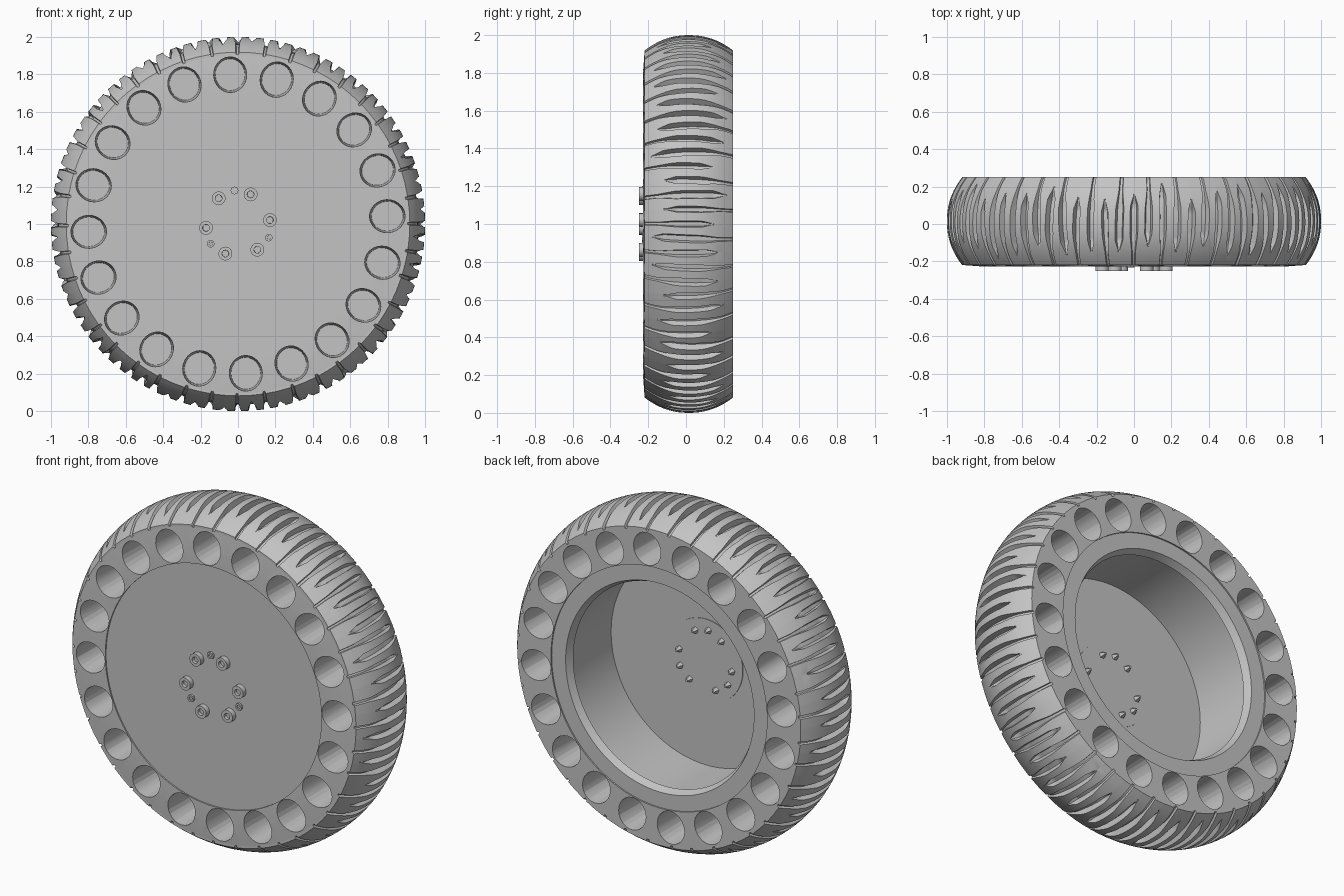
import bpy, bmesh, math, random
from math import sin, cos, pi, radians
from mathutils import Matrix, Vector

random.seed(4)
cube = bpy.data.objects.get("Cube")
if cube:
    bpy.data.objects.remove(cube, do_unlink=True)

FRONT, BACK = -0.22, 0.25
MID, HALF = (FRONT + BACK) / 2, (BACK - FRONT) / 2
FLOOR = -0.186

grey = bpy.data.materials.new("plain grey")
grey.use_nodes = True
grey.diffuse_color = (0.55, 0.55, 0.55, 1)
grey.node_tree.nodes["Principled BSDF"].inputs["Base Color"].default_value = grey.diffuse_color


def finish(name, bm, smooth=30):
    """Turn a bmesh into a shaded, coloured object."""
    bmesh.ops.remove_doubles(bm, verts=bm.verts, dist=1e-5)
    bmesh.ops.recalc_face_normals(bm, faces=bm.faces)
    mesh = bpy.data.meshes.new(name)
    bm.to_mesh(mesh)
    bm.free()
    mesh.materials.append(grey)
    obj = bpy.data.objects.new(name, mesh)
    bpy.context.collection.objects.link(obj)
    if smooth:
        bpy.ops.object.select_all(action='DESELECT')
        obj.select_set(True)
        bpy.context.view_layer.objects.active = obj
        bpy.ops.object.shade_smooth_by_angle(angle=radians(smooth))
    return obj


def polar(angle, r, y):
    return Vector((r * cos(angle), y, 1 + r * sin(angle)))


def skin(bm, rows, closed):
    """Bridge rings of points into quads."""
    rings = [[bm.verts.new(p) for p in row] for row in rows]
    pairs = list(zip(rings, rings[1:])) + ([(rings[-1], rings[0])] if closed else [])
    for a, b in pairs:
        for i in range(len(a)):
            j = (i + 1) % len(a)
            bm.faces.new((a[i], a[j], b[j], b[i]))


def lathe(name, profile, closed, smooth=30, steps=120):
    bm = bmesh.new()
    skin(bm, [[polar(2 * pi * i / steps, r, y) for i in range(steps)]
              for r, y in profile], closed)
    return finish(name, bm, smooth)


# Rim: front disc, open back with a wide chamfered lip and a shallow hub pad
lathe("rim", [(0, FRONT), (0.70, FRONT), (0.70, BACK - 0.008), (0.61, BACK - 0.008),
              (0.59, 0.2), (0.615, 0.19), (0.615, FLOOR), (0.24, FLOOR),
              (0.24, FLOOR + 0.004), (0, FLOOR + 0.004)], False, 15)

# Tyre core, slightly proud of the rim, with blind oval pockets staggered front to back
core = lathe("tyre_core", [(0.70, FRONT - 0.008), (0.80, FRONT - 0.008), (0.905, FRONT),
                           (0.905, BACK), (0.70, BACK)], True)
bm = bmesh.new()
for i in range(20):
    for side, start, inner, outer in ((-1, 3, 0.079, 0.096), (1, 12.5, 0.096, 0.079)):
        a = radians(start + 18 * i)
        place = (Matrix.Translation(polar(a, 0.799, MID + side * 0.22))
                 @ Matrix.Rotation(-a, 4, 'Y') @ Matrix.Diagonal((1.08, 1, 1, 1))
                 @ Matrix.Rotation(pi / 2, 4, 'X'))
        bmesh.ops.create_cone(bm, cap_ends=True, segments=24, radius1=inner,
                              radius2=outer, depth=0.4, matrix=place)
cutter = finish("pocket_cutter", bm, 0)
cutter.hide_render = True
cut = core.modifiers.new("pockets", 'BOOLEAN')
cut.object, cut.operation, cut.solver = cutter, 'DIFFERENCE', 'EXACT'
bpy.context.view_layer.objects.active = core
bpy.ops.object.modifier_apply(modifier=cut.name)
bpy.data.objects.remove(cutter, do_unlink=True)
core.select_set(True)
bpy.ops.object.shade_smooth_by_angle(angle=radians(30))

# Tread: crowned band, grooves broad at the crown and thin toward alternate sides
COUNT, ROWS = 80, 28
STEP = 2 * pi / COUNT
grooves = [(1 if i % 2 else -1, random.uniform(0.45, 0.85), random.uniform(0.8, 1.25),
            random.uniform(-0.01, 0.01)) for i in range(COUNT)]


def tread_ring(t):
    """Ring at t across the width, from -1 at the front to 1 at the back."""
    ring = []
    crown = 1 - 0.082 * abs(t) ** 2.2
    for i, (side, tip, size, slant) in enumerate(grooves):
        u = t * side                        # 1 at the open end of the groove
        taper = max(0, min(1, (u + tip) / 0.25))
        narrow = 1 - 0.6 * max(0, min(1, (u - 0.3) / 0.4))
        wide = STEP * (0.04 + 0.2 * taper * narrow * size)
        depth = 0.036 * taper * narrow
        mid = i * STEP + slant * t
        for k, d in ((-1, 0), (-0.65, depth), (0.65, depth), (1, 0)):
            ring.append(polar(mid + k * wide, crown - d, MID + t * HALF))
    return ring


def skirt(row):
    """Carry the tread edge down the sidewall to the core."""
    return [polar(math.atan2(p.z - 1, p.x), 0.895, p.y) for p in row]


bm = bmesh.new()
rows = [tread_ring(2 * k / ROWS - 1) for k in range(ROWS + 1)]
skin(bm, [skirt(rows[0])] + rows + [skirt(rows[-1])], False)
finish("tyre_tread", bm)


# Fasteners: socket heads on the front, pointed tips inside the rim
def fastener(name, angle, ring, radius, height, sides):
    turn = Matrix.Rotation(pi / 2, 4, 'X')
    bm = bmesh.new()
    bmesh.ops.create_cone(bm, cap_ends=True, segments=sides, radius1=radius, radius2=radius,
                          depth=height, matrix=Matrix.Translation(
                              polar(angle, ring, FRONT - height / 2)) @ turn)
    bm.normal_update()
    cap = min(bm.faces, key=lambda f: f.calc_center_median().y)
    bmesh.ops.inset_region(bm, faces=[cap], thickness=radius * 0.5)
    bmesh.ops.inset_region(bm, faces=[cap], thickness=radius * 0.02, depth=-height * 0.6)
    finish(name + "_head", bm)
    bm = bmesh.new()
    bmesh.ops.create_cone(bm, cap_ends=True, segments=5, radius1=0.008, radius2=0.021,
                          depth=0.03, matrix=Matrix.Translation(
                              polar(angle, ring, FLOOR + 0.018)) @ turn)
    finish(name + "_tip", bm, 0)


for i in range(6):
    fastener(f"hub_bolt_{i + 1}", radians(7 + 60 * i), 0.172, 0.037, 0.03, 14)
for i in range(3):
    fastener(f"hub_screw_{i + 1}", radians(96 + 120 * i), 0.18, 0.021, 0.012, 8)
